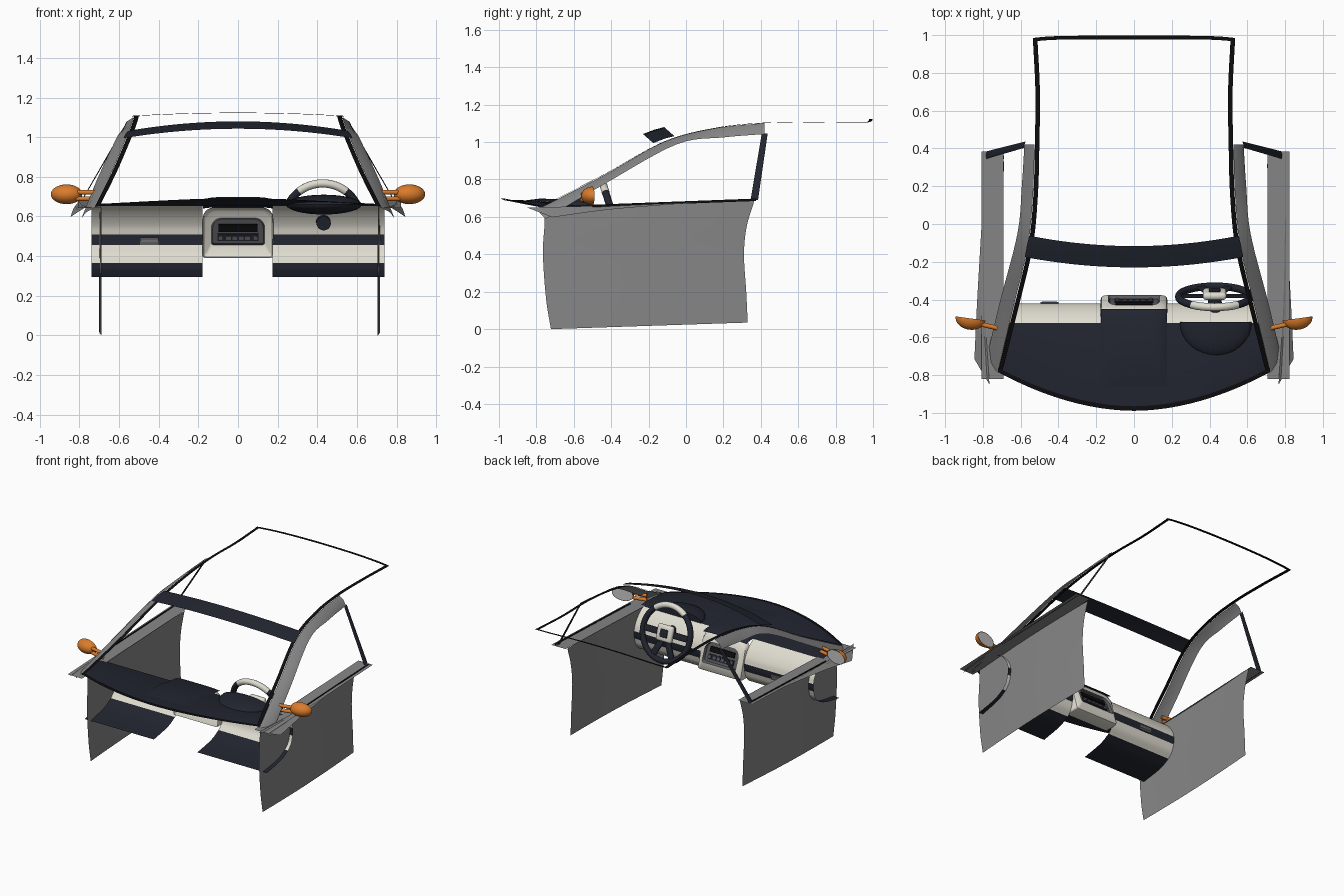
import bpy, bmesh
from math import sin, cos, pi, radians
from mathutils import Vector, Matrix

if "Cube" in bpy.data.objects:
    bpy.data.objects.remove(bpy.data.objects["Cube"])


def mat(name, rgb):
    m = bpy.data.materials.new(name)
    m.diffuse_color = (*rgb, 1)
    m.use_nodes = True
    m.node_tree.nodes["Principled BSDF"].inputs["Base Color"].default_value = m.diffuse_color
    return m


NAVY = mat("navy", (0.015, 0.018, 0.028))
BLACK = mat("black", (0.004, 0.004, 0.005))
CREAM = mat("cream", (0.74, 0.72, 0.63))
ORANGE = mat("orange", (0.70, 0.20, 0.025))
DARKGREY = mat("dark_grey", (0.10, 0.10, 0.11))
BODY = mat("body_grey", (0.24, 0.24, 0.24))


def finish(name, bm, m=None, both=False, off=0.0):
    """Turn a bmesh into an object; both=True adds a copy mirrored in x."""
    me = bpy.data.meshes.new(name)
    bm.to_mesh(me)
    bm.free()
    if m:
        me.materials.append(m)
    ob = bpy.data.objects.new(name, me)
    bpy.context.collection.objects.link(ob)
    if both:
        me2 = me.copy()
        me2.transform(Matrix.Translation((off, 0, 0)) @ Matrix.Diagonal((-1, 1, 1, 1)))
        me2.flip_normals()
        ob2 = bpy.data.objects.new(name + "_left", me2)
        bpy.context.collection.objects.link(ob2)
    return ob


def spline(pts, n=6):
    """Smooth curve through the points."""
    p = [Vector(q) for q in pts]
    p = [2 * p[0] - p[1]] + p + [2 * p[-1] - p[-2]]
    out = []
    for i in range(1, len(p) - 2):
        a, b, c, d = p[i - 1:i + 3]
        for k in range(n):
            t = k / n
            out.append(0.5 * (2 * b + (c - a) * t + (2 * a - 5 * b + 4 * c - d) * t * t
                              + (3 * b - a - 3 * c + d) * t ** 3))
    return out + [p[-2]]


def loft(name, rows, m=None, closed=False, cap=False, **kw):
    """Skin a sheet over rows of points."""
    bm = bmesh.new()
    vs = [[bm.verts.new(q) for q in r] for r in rows]
    n = len(rows[0])
    for a, b in zip(vs, vs[1:]):
        for i in range(n if closed else n - 1):
            j = (i + 1) % n
            bm.faces.new((a[i], a[j], b[j], b[i]))
    if cap:
        bm.faces.new(vs[-1])
    bmesh.ops.recalc_face_normals(bm, faces=bm.faces)
    return finish(name, bm, m, **kw)


def box(name, c, size, m=None, M=Matrix(), bevel=0.0):
    bm = bmesh.new()
    bmesh.ops.create_cube(bm, size=1, matrix=Matrix.Diagonal((*size, 1)))
    if bevel:
        bmesh.ops.bevel(bm, geom=bm.edges[:], offset=bevel, segments=3, affect='EDGES', profile=0.5)
    bm.transform(M @ Matrix.Translation(c))
    return finish(name, bm, m)


def rod(name, a, b, r, m=None, **kw):
    a, b = Vector(a), Vector(b)
    bm = bmesh.new()
    M = Matrix.Translation((a + b) / 2) @ (b - a).to_track_quat('Z', 'Y').to_matrix().to_4x4()
    bmesh.ops.create_cone(bm, cap_ends=True, segments=20, radius1=r, radius2=r,
                          depth=(b - a).length, matrix=M)
    return finish(name, bm, m, **kw)


def half_ellipsoid(name, M, m, **kw):
    """Front half (-y) of a ball, placed by matrix M."""
    bm = bmesh.new()
    bmesh.ops.create_uvsphere(bm, u_segments=32, v_segments=16, radius=1)
    bmesh.ops.bisect_plane(bm, geom=bm.verts[:] + bm.edges[:] + bm.faces[:], plane_co=(0, 0, 0),
                           plane_no=(0, 1, 0), clear_outer=True)
    bm.transform(M)
    return finish(name, bm, m, **kw)


# dashboard face: coloured bands, split around the centre console
bands = [("upper", CREAM, [(-.525, .652), (-.495, .632), (-.46, .595), (-.432, .55), (-.42, .51)]),
         ("middle", NAVY, [(-.42, .51), (-.42, .48), (-.424, .455)]),
         ("lower", CREAM, [(-.424, .455), (-.44, .405), (-.475, .365)]),
         ("bottom", NAVY, [(-.475, .365), (-.56, .325), (-.72, .295)])]
for label, m, prof in bands:
    for x0, x1 in ((-.74, -.178), (.175, .74)):
        loft("dash_band_" + label, [[(x, p.x, p.y) for p in spline([(*q, 0) for q in prof], 4)]
                                    for x in (x0, x1)], m)


# dashboard top and the black seal along the windscreen base
def front_edge(x, inset=0.0):
    k = abs(x / .72) ** 1.9
    return Vector((x, -.985 + .205 * k + inset, .692 - .04 * k))


xs = [-.72 + .06 * i for i in range(25)]
loft("dash_top", [[Vector((x * .74 / .72, -.525, .652)).lerp(front_edge(x), t) + Vector((0, 0, .01 * sin(pi * t)))
                   for x in xs] for t in [i / 8 for i in range(9)]], NAVY)
loft("windscreen_base_seal", [[front_edge(x, d) + Vector((0, 0, .005)) for x in xs] for d in (-.004, .02)], BLACK)

# raised spine on the dash top, running into the console
loft("dash_spine", [[(x, y, z + .02 * h * (1 - (x / .176) ** 6)) for x in [-.176 + .0176 * i for i in range(21)]]
                    for y, z, h in ((-.45, .64, .3), (-.475, .65, .6), (-.525, .653, 1), (-.65, .674, 1),
                                    (-.78, .684, .7), (-.86, .686, .1))], NAVY)


# centre console, face leaning back, with arched radio recess
def lean(z):
    return -.4 * max(0, z - .46)


def arch(hw, z0, z1, r, y, k=1):
    pts = []
    for cx, cz, rr, a0 in ((hw - r, z1 - r, r, 0), (r - hw, z1 - r, r, 90),
                           (.012 - hw, z0 + .012, .012, 180), (hw - .012, z0 + .012, .012, 270)):
        for i in range(7):
            a = radians(a0 + 15 * i)
            z = cz + rr * sin(a)
            pts.append((cx + rr * cos(a), y + k * lean(z), z))
    return pts


loft("console_shell", [arch(.178, .39, .645, .055, -.49, 0), arch(.178, .39, .645, .055, -.405),
                       arch(.172, .396, .638, .055, -.386), arch(.158, .41, .625, .05, -.378),
                       arch(.135, .457, .592, .05, -.376)], CREAM, closed=True)
loft("radio_bezel", [arch(.135, .457, .592, .05, -.376), arch(.128, .463, .586, .045, -.395)],
     DARKGREY, closed=True, cap=True)
R = Matrix.Translation((0, -.395, .46)) @ Matrix.Rotation(radians(21.8), 4, 'X')
box("radio_screen", (0, 0, .09), (.196, .02, .038), BLACK, R)
box("radio_button_bar", (0, 0, .038), (.205, .012, .038), NAVY, R)
for i in range(4):
    box("radio_button", (-.048 + .032 * i, 0, .038), (.024, .026, .02), DARKGREY, R)
for x in (-.088, .088):
    rod("radio_knob", R @ Vector((x, -.015, .038)), R @ Vector((x, .015, .038)), .013, DARKGREY)

# glove box handle
box("glove_box_handle", (-.447, -.421, .476), (.094, .014, .038), DARKGREY)
box("glove_box_handle_grip", (-.447, -.421, .476), (.08, .02, .006), BODY)

# instrument hood
half_ellipsoid("instrument_hood", Matrix.Translation((.433, -.52, .66)) @ Matrix.Diagonal((.19, .18, .05, 1)), NAVY)
bm = bmesh.new()
bmesh.ops.create_circle(bm, cap_ends=True, segments=32, radius=1,
                        matrix=Matrix.Translation((.433, -.525, .66)) @ Matrix.Diagonal((.188, 1, .049, 1))
                        @ Matrix.Rotation(pi / 2, 4, 'X'))
finish("instrument_face", bm, NAVY)

# steering wheel: local +Y is the top of the rim, local -Z faces the driver
W = Matrix.Translation((.427, -.385, .585)) @ Matrix.Rotation(radians(107), 4, 'X')


def rim(name, a0, a1, m, r=.02):
    n = max(8, int((a1 - a0) / 6))
    rows = []
    for i in range(n + 1):
        a = radians(a0 + (a1 - a0) * i / n)
        rows.append([W @ Vector(((.19 + r * cos(b)) * cos(a), (.19 + r * cos(b)) * sin(a), r * sin(b)))
                     for b in [2 * pi * k / 14 for k in range(14)]])
    loft(name, rows, m, closed=True)


rim("steering_rim_top", 52, 128, CREAM, .021)
rim("steering_rim", 128, 412, NAVY)
for a in (0, 180, 245, 295):
    box("steering_spoke", (.115, 0, -.004), (.15, .045, .014), NAVY, W @ Matrix.Rotation(radians(a), 4, 'Z'), .005)
box("steering_hub", (0, 0, -.015), (.125, .115, .04), CREAM, W, .017)
box("steering_hub_pad", (0, 0, -.034), (.06, .055, .012), NAVY, W, .005)
rod("steering_column", W @ Vector((0, 0, 0)), (.433, -.50, .565), .036, NAVY)

# side seals of windscreen and roof, roof header and rear roof edge
side = [(.722, -.785, .65), (.635, -.44, .825), (.56, -.12, 1.0), (.533, .15, 1.073),
        (.525, .42, 1.102), (.522, .7, 1.103), (.535, .975, 1.106)]
loft("roof_side_seal", [spline(side), spline([(x - .024, y, z + .002) for x, y, z in side])], BLACK, both=True)
hx = [-1 + .1 * i for i in range(21)]
loft("roof_header", [[(w * x, y + .055 * x * x, z - .048 * x * x) for x in hx]
                     for w, y, z in ((.578, -.23, 1.043), (.567, -.17, 1.066), (.555, -.117, 1.08))], NAVY)
loft("roof_rear_edge", [[(.535 * x, y - .012 * x ** 6, z - .016 * x * x) for x in hx]
                        for y, z in ((.978, 1.122), (.997, 1.124))], BLACK)

# door window frame: upper rail and rear post
loft("door_upper_rail", [
    spline([(.722, -.785, .645), (.638, -.44, .822), (.562, -.12, 1.0), (.535, .15, 1.073), (.526, .42, 1.102)]),
    spline([(.768, -.78, .62), (.685, -.43, .81), (.595, -.07, 1.002), (.572, .18, 1.053), (.563, .42, 1.078)]),
    spline([(.79, -.75, .59), (.712, -.42, .785), (.617, -.05, .988), (.594, .2, 1.025), (.58, .42, 1.043)])],
    BODY, both=True)
loft("door_rear_post", [[(.78, .345, .69), (.575, .405, 1.045)], [(.785, .36, .69), (.58, .42, 1.047)],
                        [(.78, .385, .69), (.573, .437, 1.047)]], NAVY, both=True)

# door belt ledge with its seal and front wedge
loft("door_ledge", [[(.707, -.82, .642), (.707, .385, .688)], [(.823, -.82, .642), (.823, .385, .688)]],
     BODY, both=True, off=.0165)
loft("door_belt_seal", [[(.80, -.5, .655 + d), (.80, .375, .688 + d)] for d in (-.003, .01)],
     BLACK, both=True, off=.0165)
loft("door_belt_wedge", [spline([(.765, -.85, .65), (.79, -.45, .66), (.80, .03, .677)]),
                         spline([(.845, -.715, .598), (.83, -.40, .64), (.805, .03, .675)])], BODY, both=True)

# door panel
fe = spline([(.706, -.755, .645), (.706, -.757, .55), (.705, -.765, .4), (.705, -.748, .16), (.705, -.722, 0)])
re = spline([(.706, .365, .685), (.706, .325, .55), (.705, .31, .4), (.705, .322, .2), (.705, .33, .035)])
loft("door_panel", [[a.lerp(b, u) + Vector((.012 * sin(pi * u), 0, 0)) for a, b in zip(fe, re)]
                    for u in (0, .02, .1, .2, .35, .5, .65, .8, .9, 1)], BODY, both=True, off=.0165)

# door mirrors
H = Matrix.Translation((.865, -.5, .712)) @ Matrix.Rotation(radians(8), 4, 'Z')
half_ellipsoid("mirror_shell", H @ Matrix.Diagonal((.08, .06, .05, 1)), ORANGE, both=True)
bm = bmesh.new()
bmesh.ops.create_circle(bm, cap_ends=True, segments=32, radius=1,
                        matrix=H @ Matrix.Diagonal((.078, 1, .048, 1)) @ Matrix.Rotation(-pi / 2, 4, 'X'))
finish("mirror_glass", bm, both=True)
for z in (.722, .69):
    rod("mirror_stalk", (.815, -.53, z), (.705, -.555, z), .012, ORANGE, both=True)

# smooth shading with sharp edges kept
for ob in bpy.context.collection.objects:
    ob.select_set(True)
    bpy.context.view_layer.objects.active = ob
bpy.ops.object.shade_smooth_by_angle(angle=radians(35))
